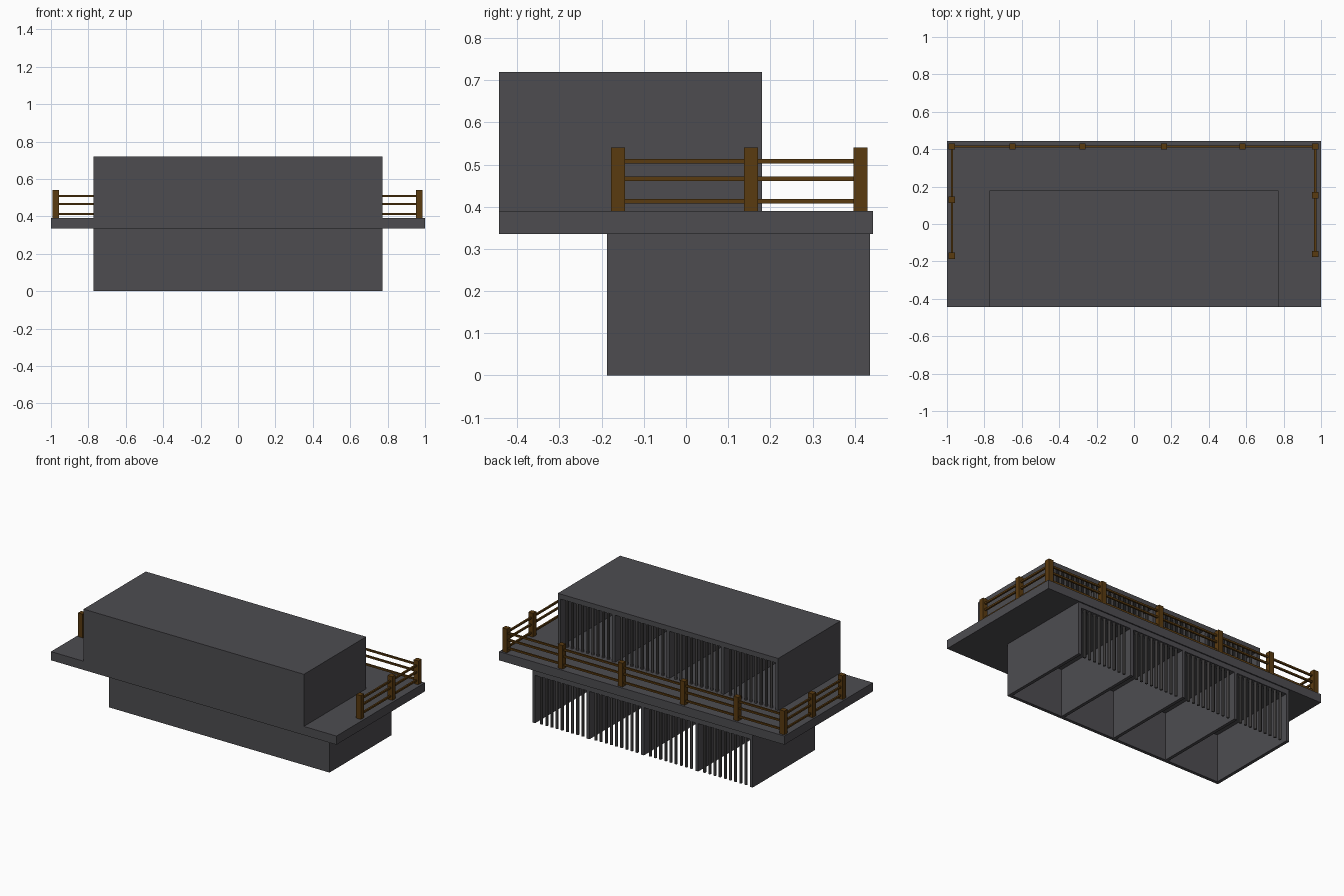
import bpy, bmesh, math
from mathutils import Matrix, Vector

if "Cube" in bpy.data.objects:
    bpy.data.objects.remove(bpy.data.objects["Cube"])


def material(name, rgb):
    m = bpy.data.materials.new(name)
    m.diffuse_color = (*rgb, 1)
    m.use_nodes = True
    m.node_tree.nodes["Principled BSDF"].inputs["Base Color"].default_value = m.diffuse_color
    return m


CONCRETE = material("dark concrete", (0.075, 0.073, 0.081))
STEEL = material("bar steel", (0.092, 0.088, 0.088))
WOOD = material("brown wood", (0.102, 0.043, 0.005))


def add_box(bm, lo, hi):
    lo, hi = Vector(lo), Vector(hi)
    size = hi - lo
    bmesh.ops.create_cube(bm, size=1, matrix=Matrix.Translation((lo + hi) / 2)
                          @ Matrix.Diagonal((*size, 1)))


def finish(bm, name, mat):
    mesh = bpy.data.meshes.new(name)
    bm.to_mesh(mesh)
    bm.free()
    mesh.materials.append(mat)
    obj = bpy.data.objects.new(name, mesh)
    bpy.context.collection.objects.link(obj)
    return obj


def boxes(name, mat, items):
    bm = bmesh.new()
    for lo, hi in items:
        add_box(bm, lo, hi)
    return finish(bm, name, mat)


HALF, WALL, ROOF = 0.772, 0.02, 0.032
CELLS, BARS = 4, 9


def cell_block(name, y0, y1, z0, z1):
    """Row of cells: open at the back and the bottom, closed by bars."""
    zc = z1 - ROOF
    boxes(name + "_roof", CONCRETE, [((-HALF, y0, zc), (HALF, y1, z1))])
    boxes(name + "_front_wall", CONCRETE,
          [((-HALF, y0, z0), (HALF, y0 + WALL, zc))])
    # outer side walls and partitions between the cells
    pitch = (2 * HALF - WALL) / CELLS
    walls = [-HALF + i * pitch for i in range(CELLS + 1)]
    boxes(name + "_cross_walls", CONCRETE,
          [((x, y0 + WALL, z0), (x + WALL, y1, zc)) for x in walls])
    # vertical bars across each opening
    bm = bmesh.new()
    for x in walls[:-1]:
        for k in range(1, BARS + 1):
            bx = x + WALL + k * (pitch - WALL) / (BARS + 1)
            bmesh.ops.create_cone(
                bm, cap_ends=True, segments=8, radius1=0.009, radius2=0.009,
                depth=zc - z0,
                matrix=Matrix.Translation((bx, y1 - 0.014, (z0 + zc) / 2)))
    finish(bm, name + "_bars", STEEL)


DECK = 0.39
cell_block("lower_cells", -0.187, 0.436, 0, 0.335)
cell_block("upper_cells", -0.443, 0.18, DECK, 0.72)

# walkway slab between the storeys
boxes("walkway_slab", CONCRETE, [((-1, -0.443, 0.335), (1, 0.443, DECK))])

# railing posts along the back and both sides
back_y, left_x, right_x = 0.414, -0.974, 0.969
posts = [(x, back_y) for x in (left_x, -0.65, -0.275, 0.16, 0.58, right_x)]
posts += [(left_x, 0.13), (left_x, -0.17), (right_x, 0.154), (right_x, -0.161)]
P, R = 0.0165, 0.0055
boxes("railing_posts", WOOD,
      [((x - P, y - P, DECK), (x + P, y + P, 0.54)) for x, y in posts])

# three horizontal rails on each side
rails = []
for z in (0.413, 0.466, 0.508):
    for a, b in (((left_x, back_y), (right_x, back_y)),
                 ((left_x, -0.17), (left_x, back_y)),
                 ((right_x, -0.161), (right_x, back_y))):
        rails.append(((a[0] - R, a[1] - R, z - R), (b[0] + R, b[1] + R, z + R)))
boxes("railing_rails", WOOD, rails)
